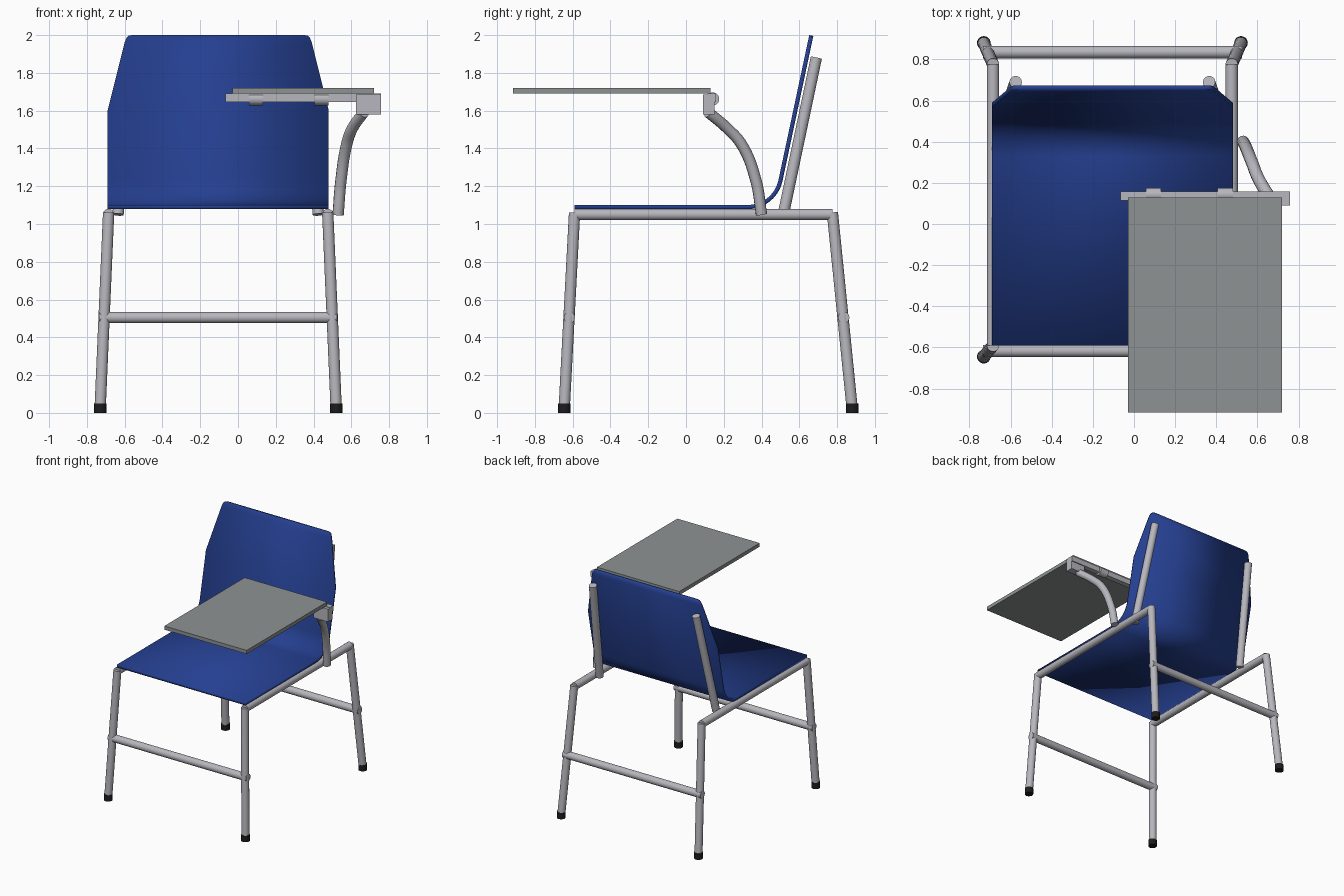
import bpy, bmesh, math
from mathutils import Vector

cube = bpy.data.objects.get("Cube")
if cube:
    bpy.data.objects.remove(cube, do_unlink=True)


def material(name, rgb, roughness=0.5):
    m = bpy.data.materials.new(name)
    m.use_nodes = True
    m.diffuse_color = (*rgb, 1)
    bsdf = m.node_tree.nodes["Principled BSDF"]
    bsdf.inputs["Base Color"].default_value = (*rgb, 1)
    bsdf.inputs["Roughness"].default_value = roughness
    return m


BLUE = material("blue plastic", (0.018, 0.05, 0.28))
METAL = material("grey metal", (0.47, 0.47, 0.51))
BOARD = material("board grey", (0.27, 0.29, 0.29))
RUBBER = material("black rubber", (0.012, 0.012, 0.012))


def smooth(ob):
    bpy.ops.object.select_all(action='DESELECT')
    ob.select_set(True)
    bpy.context.view_layer.objects.active = ob
    bpy.ops.object.shade_smooth_by_angle(angle=math.radians(35))


def finish(name, bm, mat):
    bmesh.ops.recalc_face_normals(bm, faces=bm.faces)
    me = bpy.data.meshes.new(name)
    bm.to_mesh(me)
    bm.free()
    me.materials.append(mat)
    ob = bpy.data.objects.new(name, me)
    bpy.context.collection.objects.link(ob)
    return ob


def tube(name, a, b, r=0.03, mat=METAL):
    a, b = Vector(a), Vector(b)
    bm = bmesh.new()
    bmesh.ops.create_cone(bm, cap_ends=True, segments=24, radius1=r, radius2=r, depth=(b - a).length)
    turn = (b - a).to_track_quat('Z', 'Y').to_matrix()
    bmesh.ops.rotate(bm, verts=bm.verts, matrix=turn)
    bmesh.ops.translate(bm, verts=bm.verts, vec=(a + b) / 2)
    ob = finish(name, bm, mat)
    smooth(ob)
    return ob


def box(name, lo, hi, mat):
    lo, hi = Vector(lo), Vector(hi)
    bm = bmesh.new()
    bmesh.ops.create_cube(bm, size=1)
    bmesh.ops.scale(bm, verts=bm.verts, vec=hi - lo)
    bmesh.ops.translate(bm, verts=bm.verts, vec=(lo + hi) / 2)
    return finish(name, bm, mat)


CX = -0.105  # centre line of the chair frame

# Seat and backrest: one bent sheet with tapered upper corners
half = 0.585
lean = math.radians(78)
bend_r, bend_y, bend_z = 0.177, 0.327, 1.267
rows = [(-0.59, 1.09, half)]
for i in range(13):
    a = lean * i / 12
    rows.append((bend_y + bend_r * math.sin(a), bend_z - bend_r * math.cos(a), half))
y0, z0, _ = rows[-1]
for z, w in ((1.6, half), (1.96, 0.495), (1.985, 0.485), (1.995, 0.474), (1.998, 0.455)):
    rows.append((y0 + (z - z0) / math.tan(lean), z, w))
bm = bmesh.new()
pairs = [[bm.verts.new((CX + s * w, y, z)) for s in (-1, 1)] for y, z, w in rows]
for p, q in zip(pairs, pairs[1:]):
    bm.faces.new((p[0], p[1], q[1], q[0]))
seat = finish("seat_and_backrest", bm, BLUE)
solid = seat.modifiers.new("thickness", 'SOLIDIFY')
solid.thickness = 0.022
solid.offset = 0
smooth(seat)

# Frame sides: rail, two splayed legs, feet and back post
for side, s in (("right", -1), ("left", 1)):
    top_x, foot_x = CX + s * 0.58, CX + s * 0.625
    tube(side + "_seat_rail", (top_x, -0.59, 1.05), (top_x, 0.775, 1.05))
    for end, y_top, y_foot in (("front", -0.59, -0.645), ("rear", 0.775, 0.88)):
        tube(f"{side}_{end}_leg", (top_x, y_top, 1.06), (foot_x, y_foot, 0.02))
        tube(f"{side}_{end}_foot", (foot_x, y_foot, 0), (foot_x, y_foot, 0.05), 0.033, RUBBER)
    tube(side + "_back_post", (CX + s * 0.53, 0.515, 1.05), (CX + s * 0.47, 0.69, 1.88))

# Cross bars between the legs
for end, y in (("front", -0.617), ("rear", 0.835)):
    tube(end + "_cross_bar", (CX - 0.63, y, 0.505), (CX + 0.63, y, 0.505))

# Curved support arm
path = [(0.53, 0.40, 1.05), (0.545, 0.37, 1.23), (0.575, 0.295, 1.42),
        (0.605, 0.22, 1.505), (0.665, 0.12, 1.59)]
curve = bpy.data.curves.new("support_arm", 'CURVE')
curve.dimensions = '3D'
curve.bevel_depth = 0.03
curve.bevel_resolution = 4
curve.use_fill_caps = True
curve.materials.append(METAL)
spline = curve.splines.new('BEZIER')
spline.bezier_points.add(len(path) - 1)
for point, co in zip(spline.bezier_points, path):
    point.co = co
    point.handle_left_type = point.handle_right_type = 'AUTO'
arm = bpy.data.objects.new("support_arm", curve)
bpy.context.collection.objects.link(arm)
bpy.ops.object.select_all(action='DESELECT')
arm.select_set(True)
bpy.context.view_layer.objects.active = arm
bpy.ops.object.convert(target='MESH')
smooth(bpy.context.view_layer.objects.active)

# Writing board with its bracket, hinge bar and clips
box("arm_bracket", (0.625, 0.09, 1.58), (0.757, 0.15, 1.685), METAL)
box("hinge_bar", (-0.065, 0.115, 1.645), (0.757, 0.158, 1.69), METAL)
for name, x in (("inner_clip", 0.095), ("outer_clip", 0.443)):
    tube(name, (x - 0.037, 0.142, 1.662), (x + 0.037, 0.142, 1.662), 0.034)
box("writing_board", (-0.03, -0.915, 1.69), (0.72, 0.13, 1.72), BOARD)
